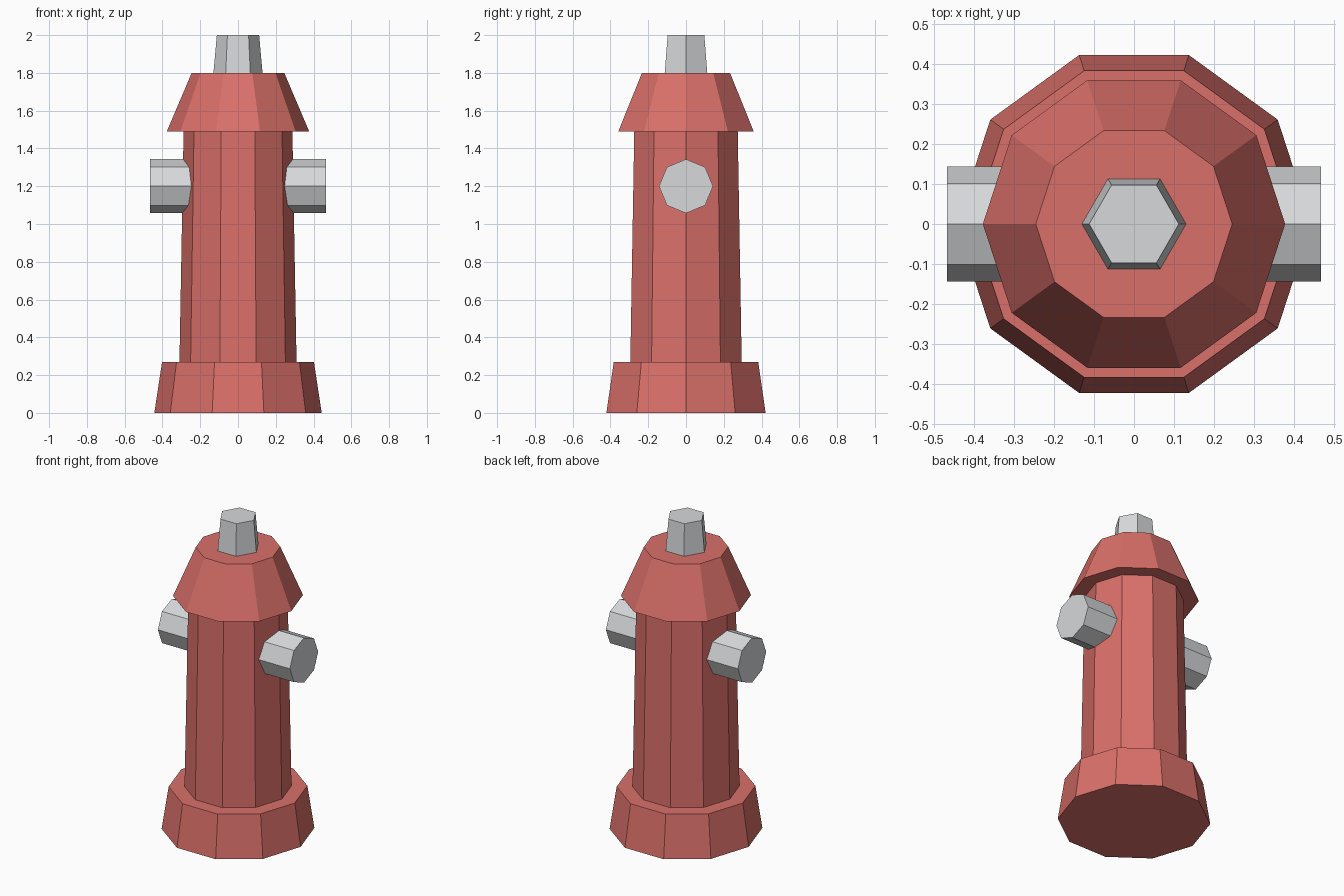
import bpy
from math import pi

default = bpy.data.objects.get("Cube")
if default:
    bpy.data.objects.remove(default, do_unlink=True)


def material(name, rgb):
    mat = bpy.data.materials.new(name)
    mat.use_nodes = True
    mat.diffuse_color = (*rgb, 1)
    mat.node_tree.nodes["Principled BSDF"].inputs["Base Color"].default_value = (*rgb, 1)
    return mat


red = material("faded red paint", (0.70, 0.16, 0.143))
grey = material("light grey metal", (0.68, 0.69, 0.70))


def tapered(name, sides, r_low, r_high, z_low, z_high, mat):
    """Flat-shaded upright prism with a corner on the x axis."""
    bpy.ops.mesh.primitive_cone_add(
        vertices=sides, radius1=r_low, radius2=r_high, depth=z_high - z_low,
        location=(0, 0, (z_low + z_high) / 2), rotation=(0, 0, pi / 2))
    obj = bpy.context.object
    obj.name = name
    obj.data.materials.append(mat)
    return obj


# Stacked red body
tapered("base", 10, 0.443, 0.402, 0, 0.27, red)
tapered("barrel", 10, 0.31, 0.288, 0.27, 1.49, red)
tapered("bonnet", 10, 0.377, 0.245, 1.49, 1.8, red)

# Hexagonal nut on top
tapered("top_nut", 6, 0.13, 0.112, 1.8, 2.0, grey)

# Side outlets, each reaching into the barrel
for name, side in (("left_outlet", 1), ("right_outlet", -1)):
    bpy.ops.mesh.primitive_cylinder_add(
        vertices=8, radius=0.143, depth=0.3,
        location=(side * 0.317, 0, 1.2), rotation=(0, pi / 2, 0))
    outlet = bpy.context.object
    outlet.name = name
    outlet.data.materials.append(grey)
